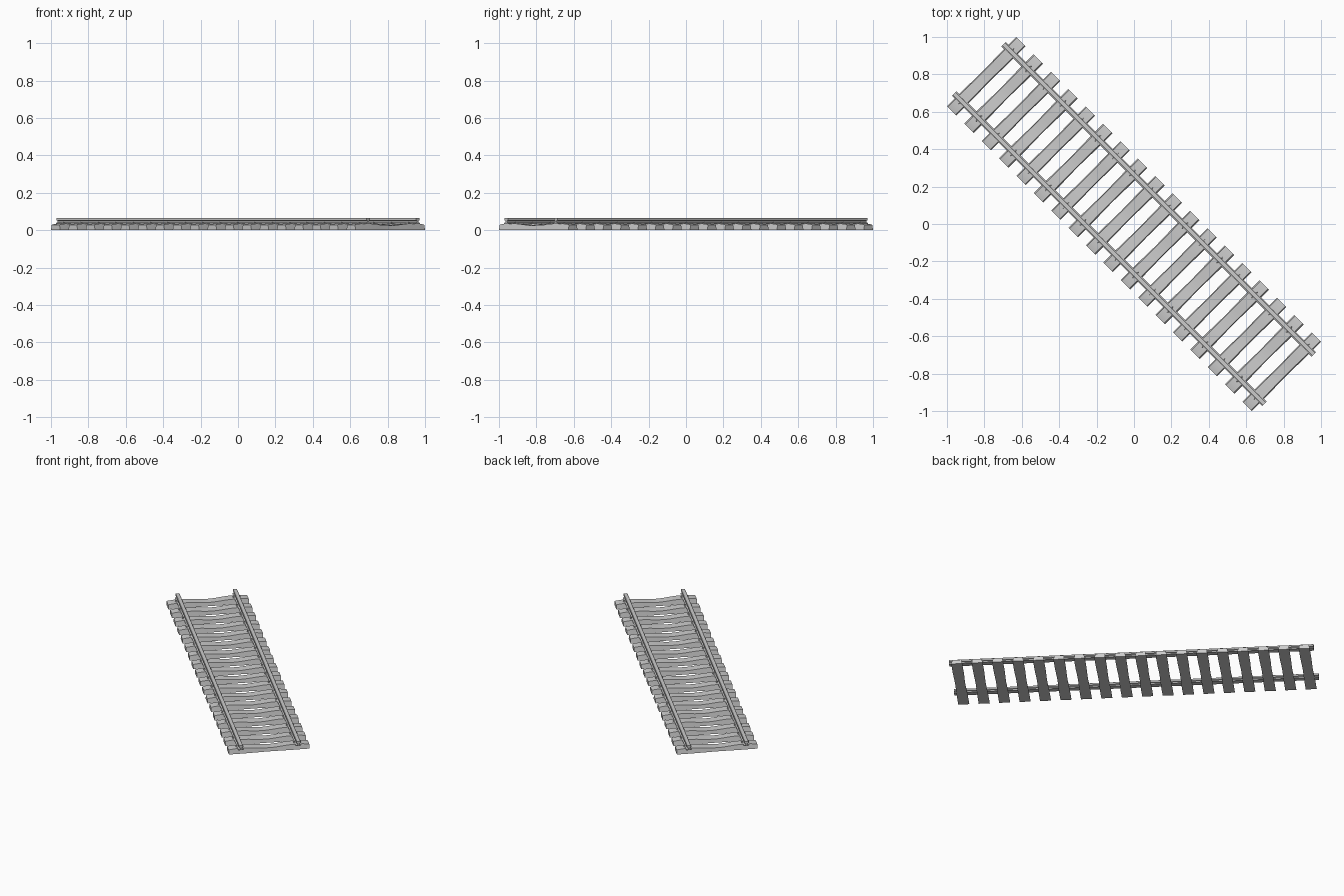
import bpy, bmesh, math

cube = bpy.data.objects.get("Cube")
if cube:
    bpy.data.objects.remove(cube)

COUNT = 18             # sleepers
FIRST = -1.117         # first sleeper position along the track
PITCH = -2 * FIRST / (COUNT - 1)
HALF_LEN = 0.262       # half sleeper length
RAIL_Y = 0.187         # rail offset from the centre line
TURN = math.radians(-45)


def loft(bm, rings):
    """Skin a row of equal-sized cross-sections and cap both ends."""
    loops = [[bm.verts.new(p) for p in ring] for ring in rings]
    for a, b in zip(loops, loops[1:]):
        n = len(a)
        for i in range(n):
            bm.faces.new((a[i], a[(i + 1) % n], b[(i + 1) % n], b[i]))
    bm.faces.new(loops[0])
    bm.faces.new(loops[-1])


def finish(name, bm, repeat=False, smooth=False):
    """Turn a bmesh into an object lying along the diagonal."""
    bmesh.ops.recalc_face_normals(bm, faces=bm.faces)
    mesh = bpy.data.meshes.new(name)
    bm.to_mesh(mesh)
    bm.free()
    obj = bpy.data.objects.new(name, mesh)
    bpy.context.collection.objects.link(obj)
    obj.rotation_euler.z = TURN
    if repeat:
        arr = obj.modifiers.new("Along track", 'ARRAY')
        arr.count = COUNT
        arr.use_relative_offset = False
        arr.use_constant_offset = True
        arr.constant_offset_displace = (PITCH, 0, 0)
    if smooth:
        bpy.ops.object.select_all(action='DESELECT')
        obj.select_set(True)
        bpy.context.view_layer.objects.active = obj
        bpy.ops.object.shade_smooth_by_angle(angle=math.radians(30))
    return obj


# Sleepers: tapered section, dipping and narrowing between the rails
bm = bmesh.new()
rings = []
stations = [-HALF_LEN, -0.255] + [0.215 * i / 8 for i in range(-8, 9)] + [0.255, HALF_LEN]
for y in stations:
    dip = 0.5 + 0.5 * math.cos(math.pi * min(abs(y) / 0.16, 1))
    top = 0.035 - 0.011 * dip
    if abs(y) > 0.22:
        top = 0.031 if abs(y) < HALF_LEN else 0.028
    low = 0.0355 - 0.003 * dip
    high = 0.029 - 0.001 * dip
    rings.append([(FIRST - low, y, 0), (FIRST + low, y, 0),
                  (FIRST + high, y, top), (FIRST - high, y, top)])
loft(bm, rings)
finish("sleepers", bm, repeat=True, smooth=True)

# Rails: foot, web and head profile
half = [(0.017, 0.034), (0.017, 0.038), (0.005, 0.042), (0.005, 0.050),
        (0.013, 0.053), (0.013, 0.064), (0.011, 0.066)]
profile = half + [(-y, z) for y, z in reversed(half)]
for side, name in ((-1, "right_rail"), (1, "left_rail")):
    bm = bmesh.new()
    loft(bm, [[(x, side * RAIL_Y + y, z) for y, z in profile] for x in (-1.172, 1.172)])
    finish(name, bm)

# Fasteners: a small clip and bolt on each side of each rail
bm = bmesh.new()
for rail in (-RAIL_Y, RAIL_Y):
    for side in (-1, 1):
        y = rail + side * 0.018
        loft(bm, [[(FIRST + x, y + dy, z) for x, dy in
                   ((-.008, -.006), (.008, -.006), (.008, .006), (-.008, .006))]
                  for z in (0.033, 0.040)])
        bolt = bmesh.ops.create_cone(bm, cap_ends=True, segments=6, radius1=0.004,
                                     radius2=0.003, depth=0.006)["verts"]
        bmesh.ops.translate(bm, verts=bolt, vec=(FIRST, y, 0.042))
finish("rail_fasteners", bm, repeat=True)
